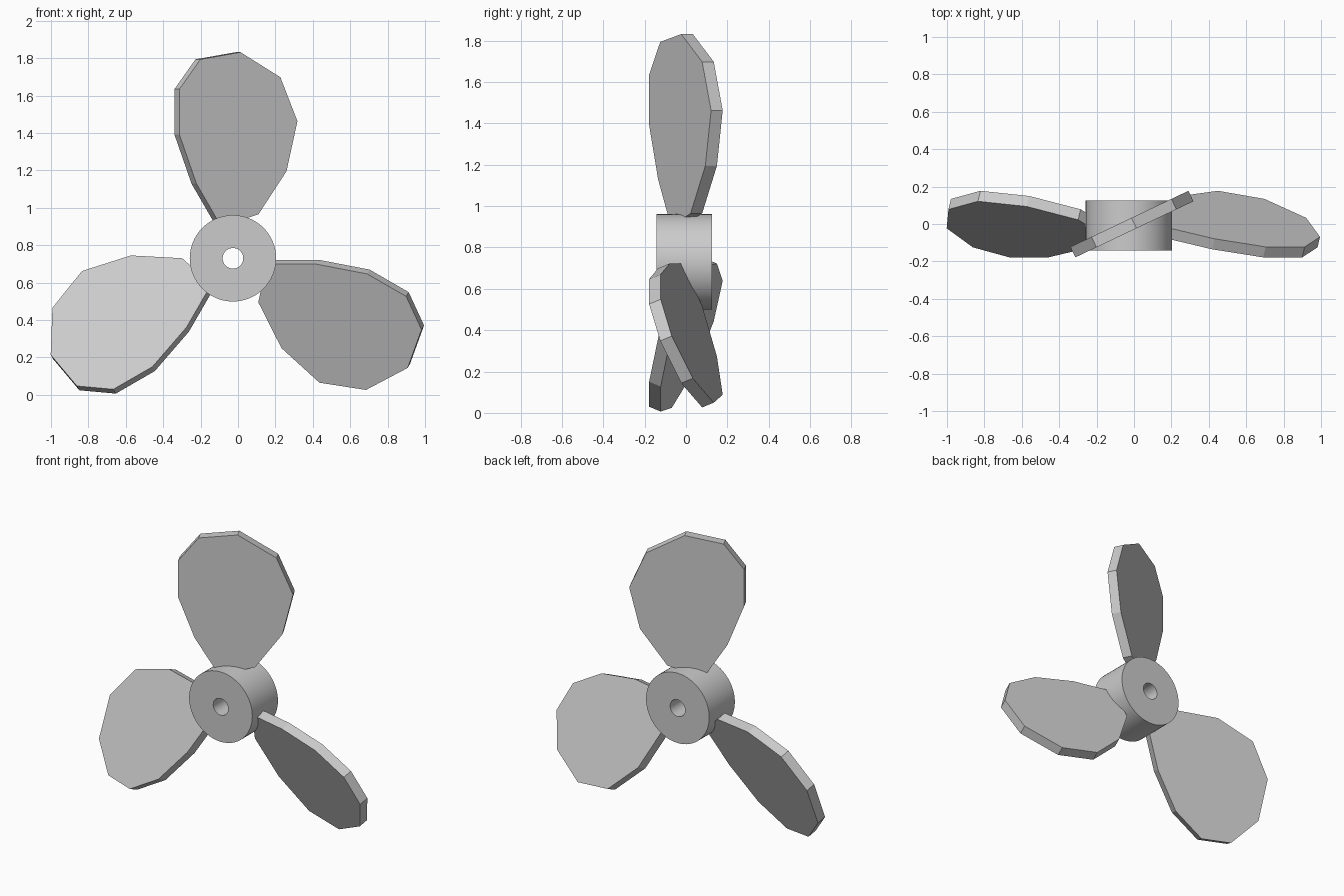
import bpy, bmesh
from math import sin, cos, tau, radians
from mathutils import Matrix, Vector

if "Cube" in bpy.data.objects:
    bpy.data.objects.remove(bpy.data.objects["Cube"])

CENTRE = Vector((-0.027, -0.008, 0.73))
PITCH = radians(25.4)
THICK = 0.062

grey = bpy.data.materials.new("light_grey")
grey.use_nodes = True
grey.diffuse_color = (0.6, 0.6, 0.6, 1)
grey.node_tree.nodes["Principled BSDF"].inputs["Base Color"].default_value = (0.6, 0.6, 0.6, 1)


def finish(bm, name):
    bmesh.ops.recalc_face_normals(bm, faces=bm.faces)
    mesh = bpy.data.meshes.new(name)
    bm.to_mesh(mesh)
    bm.free()
    mesh.materials.append(grey)
    obj = bpy.data.objects.new(name, mesh)
    bpy.context.collection.objects.link(obj)
    return obj


# Hub: a bored cylinder, turned from a rectangular section about the y axis
def make_hub(outer, bore, depth, sides=64):
    bm = bmesh.new()
    section = [(bore, -depth / 2), (outer, -depth / 2), (outer, depth / 2), (bore, depth / 2)]
    rings = [[bm.verts.new((r * cos(i * tau / sides), y, r * sin(i * tau / sides)))
              for r, y in section] for i in range(sides)]
    for i, ring in enumerate(rings):
        following = rings[(i + 1) % sides]
        for k in range(4):
            n = (k + 1) % 4
            bm.faces.new((ring[k], ring[n], following[n], following[k]))
    hub = finish(bm, "hub")
    hub.location = CENTRE
    bpy.ops.object.select_all(action='DESELECT')
    hub.select_set(True)
    bpy.context.view_layer.objects.active = hub
    bpy.ops.object.shade_smooth_by_angle(angle=radians(30))


# Blade: a flat outline (across, outward) extruded to a plate, pitched and turned
OUTLINE = [(-0.084, 0.17), (0.136, 0.235), (0.302, 0.465), (0.367, 0.733),
           (0.266, 0.968), (0.03, 1.102), (-0.207, 1.064), (-0.332, 0.904),
           (-0.332, 0.663), (-0.231, 0.40)]


def make_blade(name, turn):
    bm = bmesh.new()
    face = bm.faces.new([bm.verts.new((u, -THICK / 2, v)) for u, v in OUTLINE])
    extruded = bmesh.ops.extrude_face_region(bm, geom=[face], use_keep_orig=True)
    moved = [g for g in extruded["geom"] if isinstance(g, bmesh.types.BMVert)]
    bmesh.ops.translate(bm, verts=moved, vec=(0, THICK, 0))
    bm.transform(Matrix.Rotation(turn, 4, 'Y') @ Matrix.Rotation(PITCH, 4, 'Z'))
    finish(bm, name).location = CENTRE


make_hub(0.231, 0.055, 0.268)
for i, name in enumerate(("top_blade", "left_blade", "right_blade")):
    make_blade(name, i * tau / 3)
